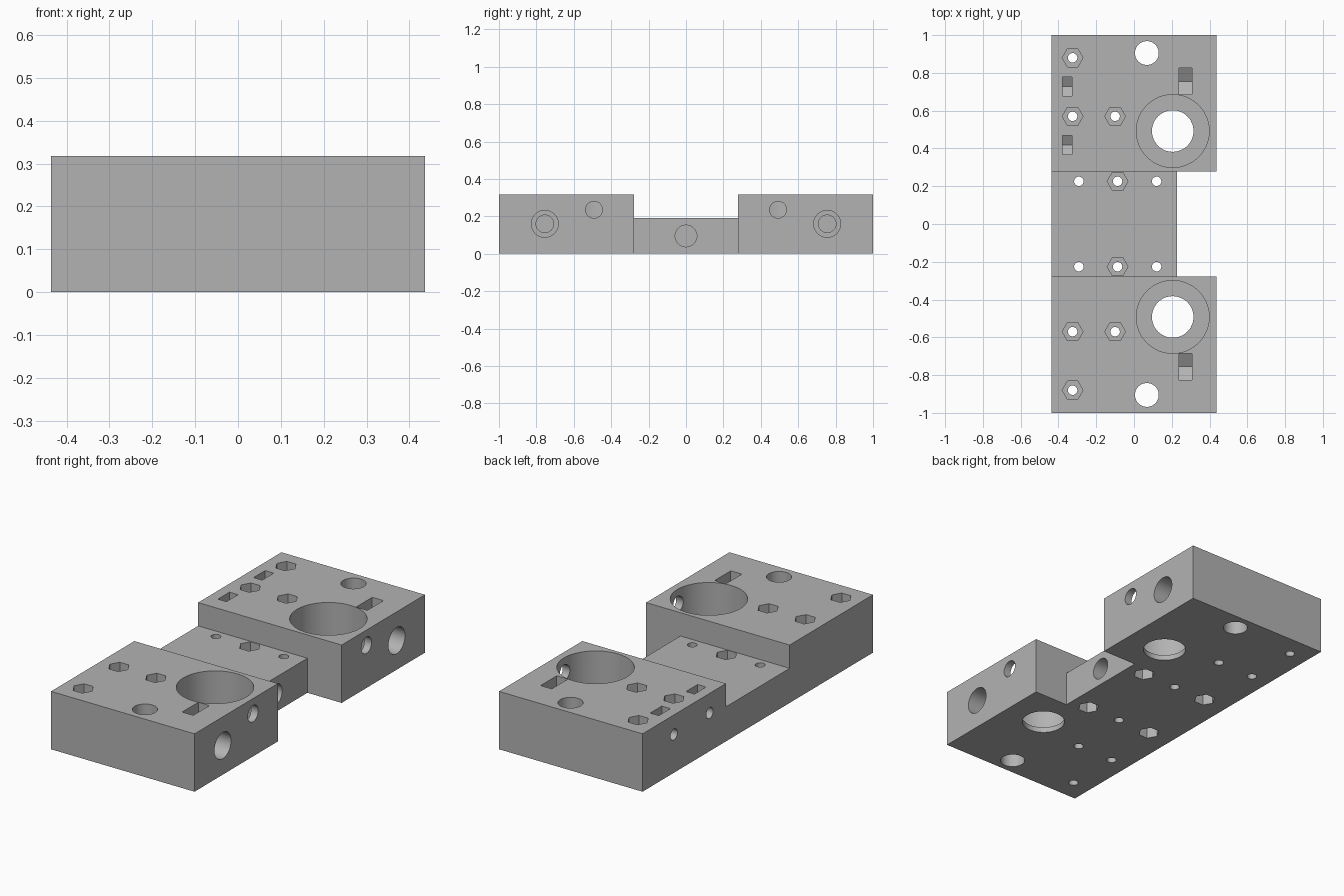
import bpy, bmesh, math
from mathutils import Matrix, Vector

cube = bpy.data.objects.get("Cube")
if cube:
    bpy.data.objects.remove(cube, do_unlink=True)

HALF_X, HEIGHT = 0.436, 0.318
BRIDGE_X, BRIDGE_Y, BRIDGE_Z = 0.228, 0.277, 0.19
OVER = 0.05            # how far cutters overshoot a surface

grey = bpy.data.materials.new("plain grey")
grey.use_nodes = True
colour = (0.45, 0.45, 0.45, 1)
grey.diffuse_color = colour
grey.node_tree.nodes["Principled BSDF"].inputs["Base Color"].default_value = colour


def add_object(name, bm):
    mesh = bpy.data.meshes.new(name)
    bmesh.ops.recalc_face_normals(bm, faces=bm.faces[:])
    bm.to_mesh(mesh)
    bm.free()
    mesh.materials.append(grey)
    obj = bpy.data.objects.new(name, mesh)
    bpy.context.collection.objects.link(obj)
    return obj


# Body: plan outline with a notch on one side, extruded upward
outline = [(-HALF_X, -1), (HALF_X, -1), (HALF_X, -BRIDGE_Y), (BRIDGE_X, -BRIDGE_Y),
           (BRIDGE_X, BRIDGE_Y), (HALF_X, BRIDGE_Y), (HALF_X, 1), (-HALF_X, 1)]
bm = bmesh.new()
base = bm.faces.new([bm.verts.new((x, y, 0)) for x, y in outline])
raised = bmesh.ops.extrude_face_region(bm, geom=[base])
bmesh.ops.translate(bm, vec=(0, 0, HEIGHT),
                    verts=[v for v in raised["geom"] if isinstance(v, bmesh.types.BMVert)])
body = add_object("mounting_block", bm)


def cut(bm):
    cutter = add_object("cutter", bm)
    cutter.hide_render = True
    mod = body.modifiers.new("cut", 'BOOLEAN')
    mod.operation, mod.solver, mod.object = 'DIFFERENCE', 'EXACT', cutter
    bpy.context.view_layer.objects.active = body
    bpy.ops.object.modifier_apply(modifier=mod.name)
    bpy.data.objects.remove(cutter, do_unlink=True)


def box(low, high):
    bm = bmesh.new()
    low, high = Vector(low), Vector(high)
    place = Matrix.Translation((low + high) / 2) @ Matrix.Diagonal((*(high - low), 1))
    bmesh.ops.create_cube(bm, size=1, matrix=place)
    cut(bm)


def prism(start, end, radius, sides=48, turn=0):
    """Remove a round or hexagonal prism running between two points."""
    bm = bmesh.new()
    start, end = Vector(start), Vector(end)
    axis = end - start
    tilt = Matrix.Rotation(math.pi / 2, 4, 'Y') if abs(axis.x) > 0 else Matrix()
    place = Matrix.Translation((start + end) / 2) @ tilt @ Matrix.Rotation(turn, 4, 'Z')
    bmesh.ops.create_cone(bm, cap_ends=True, segments=sides, radius1=radius,
                          radius2=radius, depth=axis.length, matrix=place)
    cut(bm)


def drill(x, y, radius, low=-OVER, high=HEIGHT + OVER, sides=48, turn=0):
    prism((x, y, low), (x, y, high), radius, sides, turn)


def hex_pocket(x, y, low, high):
    drill(x, y, 0.055, low, high, 6, math.pi / 6 + math.pi / 3)


def nut_slot(x, y, z, thick, radius):
    """Upright nut trap with a pointed floor, open at the top."""
    half = radius * math.cos(math.pi / 6)
    bm = bmesh.new()
    pts = [(-half, HEIGHT + OVER), (-half, z - radius / 2), (0, z - radius),
           (half, z - radius / 2), (half, HEIGHT + OVER)]
    face = bm.faces.new([bm.verts.new((x - thick / 2, y + a, b)) for a, b in pts])
    ext = bmesh.ops.extrude_face_region(bm, geom=[face])
    bmesh.ops.translate(bm, vec=(thick, 0, 0),
                        verts=[v for v in ext["geom"] if isinstance(v, bmesh.types.BMVert)])
    cut(bm)


# Lowered bridge between the two end blocks
box((-1, -BRIDGE_Y, BRIDGE_Z), (1, BRIDGE_Y, 1))

for side in (-1, 1):
    # Bearing seat with its smaller through hole, and the side opening into it
    seat_y = side * 0.492
    drill(0.205, seat_y, 0.193, low=0.03)
    drill(0.205, seat_y, 0.11)
    prism((0.3, seat_y, 0.235), (HALF_X + OVER, seat_y, 0.235), 0.045)

    # Rod hole
    drill(0.068, side * 0.905, 0.063)

    # Stepped side bore with nut slot
    bore_y = side * 0.755
    prism((0.325, bore_y, 0.16), (HALF_X + OVER, bore_y, 0.16), 0.072)
    prism((0.17, bore_y, 0.16), (HALF_X, bore_y, 0.16), 0.047)
    nut_slot(0.272, bore_y, 0.16, 0.068, 0.081)

    # Screw holes with hex pockets on the end blocks
    for x, y in ((-0.325, 0.88), (-0.325, 0.57), (-0.1, 0.57)):
        drill(x, side * y, 0.025, sides=24)
        hex_pocket(x, side * y, HEIGHT - 0.1, HEIGHT + OVER)

    # Bridge screw holes: middle pocket on top, outer pockets underneath
    for x in (-0.292, -0.087, 0.12):
        drill(x, side * 0.226, 0.025, sides=24)
        if x == -0.087:
            hex_pocket(x, side * 0.226, BRIDGE_Z - 0.06, BRIDGE_Z + OVER)
        else:
            hex_pocket(x, side * 0.226, -OVER, 0.06)

# Blind bore in the bridge end
prism((-0.3, 0, 0.095), (BRIDGE_X + OVER, 0, 0.095), 0.058)

# Small side screws with nut slots, at one end only
for y in (0.727, 0.417):
    prism((-HALF_X - OVER, y, 0.21), (-0.28, y, 0.21), 0.03, 24)
    nut_slot(-0.353, y, 0.21, 0.052, 0.058)

bpy.ops.object.select_all(action='DESELECT')
body.select_set(True)
bpy.context.view_layer.objects.active = body
bpy.ops.object.shade_smooth_by_angle(angle=math.radians(30))
